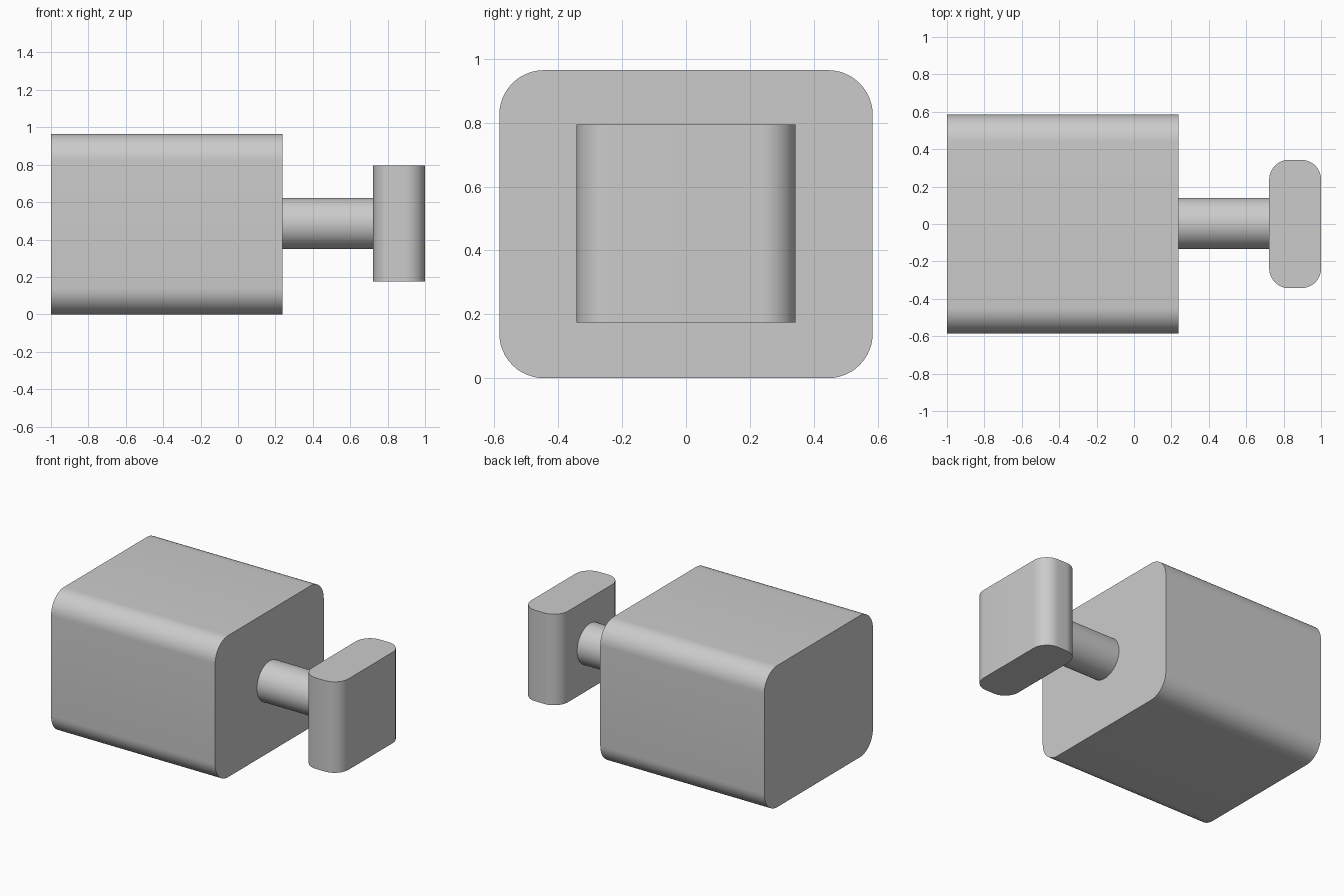
import bpy, bmesh, math

cube = bpy.data.objects.get("Cube")
if cube:
    bpy.data.objects.remove(cube, do_unlink=True)

grey = bpy.data.materials.new("plain grey")
grey.use_nodes = True
grey.diffuse_color = (0.6, 0.6, 0.6, 1)
grey.node_tree.nodes["Principled BSDF"].inputs["Base Color"].default_value = (0.6, 0.6, 0.6, 1)


def finish(obj, name):
    obj.name = name
    obj.data.materials.append(grey)
    bpy.ops.object.select_all(action="DESELECT")
    obj.select_set(True)
    bpy.context.view_layer.objects.active = obj
    bpy.ops.object.shade_smooth_by_angle(angle=math.radians(30))


def rounded_block(name, low, high, axis, radius):
    """Box whose four edges running along the given axis are rounded."""
    mesh = bpy.data.meshes.new(name)
    bm = bmesh.new()
    bmesh.ops.create_cube(bm, size=1)
    for v in bm.verts:
        v.co = [l + (c + 0.5) * (h - l) for c, l, h in zip(v.co, low, high)]
    edges = [e for e in bm.edges
             if abs(e.verts[0].co[axis] - e.verts[1].co[axis]) > 0.01]
    bmesh.ops.bevel(bm, geom=edges, offset=radius, segments=12,
                    profile=0.5, affect="EDGES")
    bm.to_mesh(mesh)
    bm.free()
    obj = bpy.data.objects.new(name, mesh)
    bpy.context.collection.objects.link(obj)
    finish(obj, name)


# Large housing, rounded along its length
rounded_block("housing", (-1, -0.585, 0), (0.237, 0.585, 0.965), 0, 0.14)

# Upright handle, rounded along its height
rounded_block("handle", (0.723, -0.343, 0.175), (1, 0.343, 0.795), 2, 0.105)

# Round shaft joining the two
bpy.ops.mesh.primitive_cylinder_add(vertices=64, radius=0.137, depth=0.486,
                                    location=(0.48, 0.003, 0.485),
                                    rotation=(0, math.pi / 2, 0))
finish(bpy.context.object, "shaft")
